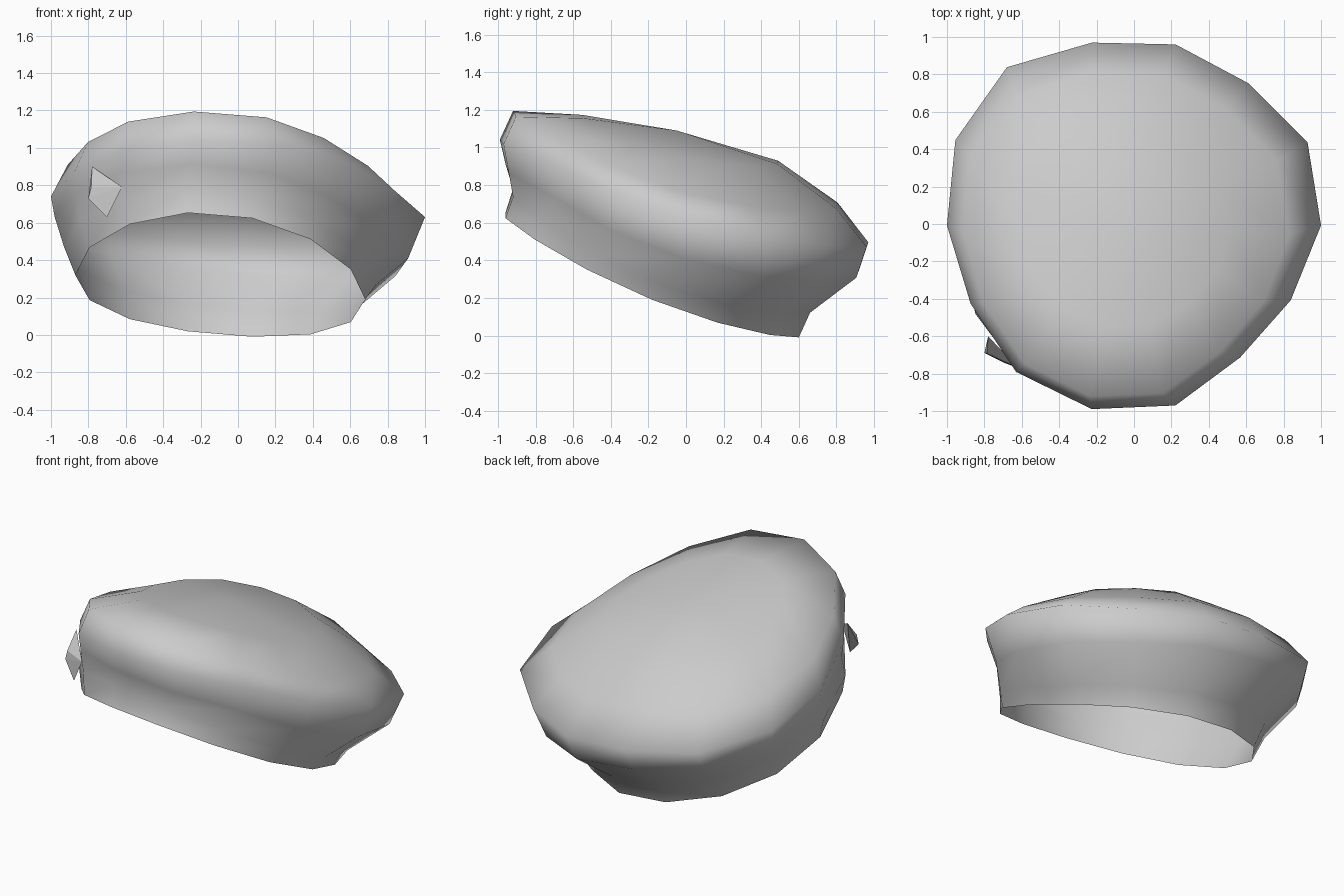
import bpy, bmesh, math

if "Cube" in bpy.data.objects:
    bpy.data.objects.remove(bpy.data.objects["Cube"])

N = 14
# slight irregularity of the floppy outline, one factor per segment
WOBBLE = [1, 1.03, .98, 1, 1.01, 1.09, 1.06, 1, .97, 1.01, 1.015, .995, .91, .93]


def ring(left, right, front, back, wobble):
    """Tilted, saddle-bent oval through four (position, height) points."""
    (lx, lz), (rx, rz), (fy, fz), (by, bz) = left, right, front, back
    mean, bend = (lz + rz + fz + bz) / 4, (lz + rz - fz - bz) / 4
    pts = []
    for i in range(N):
        t = 2 * math.pi * i / N
        k = 1 + (WOBBLE[i] - 1) * wobble
        c, s = math.cos(t), math.sin(t)
        pts.append(((lx + rx) / 2 + (rx - lx) / 2 * c * k,
                    (fy + by) / 2 + (by - fy) / 2 * s * k,
                    mean + (rz - lz) / 2 * c + (bz - fz) / 2 * s + bend * math.cos(2 * t)))
    return pts


def finish(bm, name):
    bmesh.ops.recalc_face_normals(bm, faces=bm.faces)
    mesh = bpy.data.meshes.new(name)
    bm.to_mesh(mesh)
    bm.free()
    ob = bpy.data.objects.new(name, mesh)
    bpy.context.collection.objects.link(ob)
    return ob


# cap: open head band, pinched seam, overhanging puffed crown
rings = [
    ring((-.87, .32), (.68, .19), (-.98, .65), (.62, 0), 0),
    ring((-.93, .47), (.74, .27), (-.94, .77), (.68, .14), 0),
    ring((-.98, .63), (.91, .41), (-.97, .90), (.93, .33), 1),
    ring((-1, .74), (1, .63), (-1, 1.04), (.985, .48), 1),
    ring((-.91, .91), (.83, .77), (-.93, 1.19), (.82, .69), .9),
    ring((-.60, 1.03), (.52, .95), (-.56, 1.17), (.50, .92), .6),
]
bm = bmesh.new()
loops = [[bm.verts.new(p) for p in r] for r in rings]
for a, b in zip(loops, loops[1:]):
    for i in range(N):
        j = (i + 1) % N
        bm.faces.new((a[i], a[j], b[j], b[i]))
apex = bm.verts.new((-.05, -.05, 1.09))
for i in range(N):
    bm.faces.new((loops[-1][i], loops[-1][(i + 1) % N], apex))
cap = finish(bm, "cap")
for f in cap.data.polygons:
    f.use_smooth = True

# small faceted knot on the front left of the band
bm = bmesh.new()
for p in [(-.78, -.60, .90), (-.62, -.77, .79), (-.70, -.74, .63),
          (-.80, -.69, .73), (-.785, -.69, .79)]:
    bm.verts.new(p)
bmesh.ops.convex_hull(bm, input=bm.verts)
finish(bm, "side_knot")
